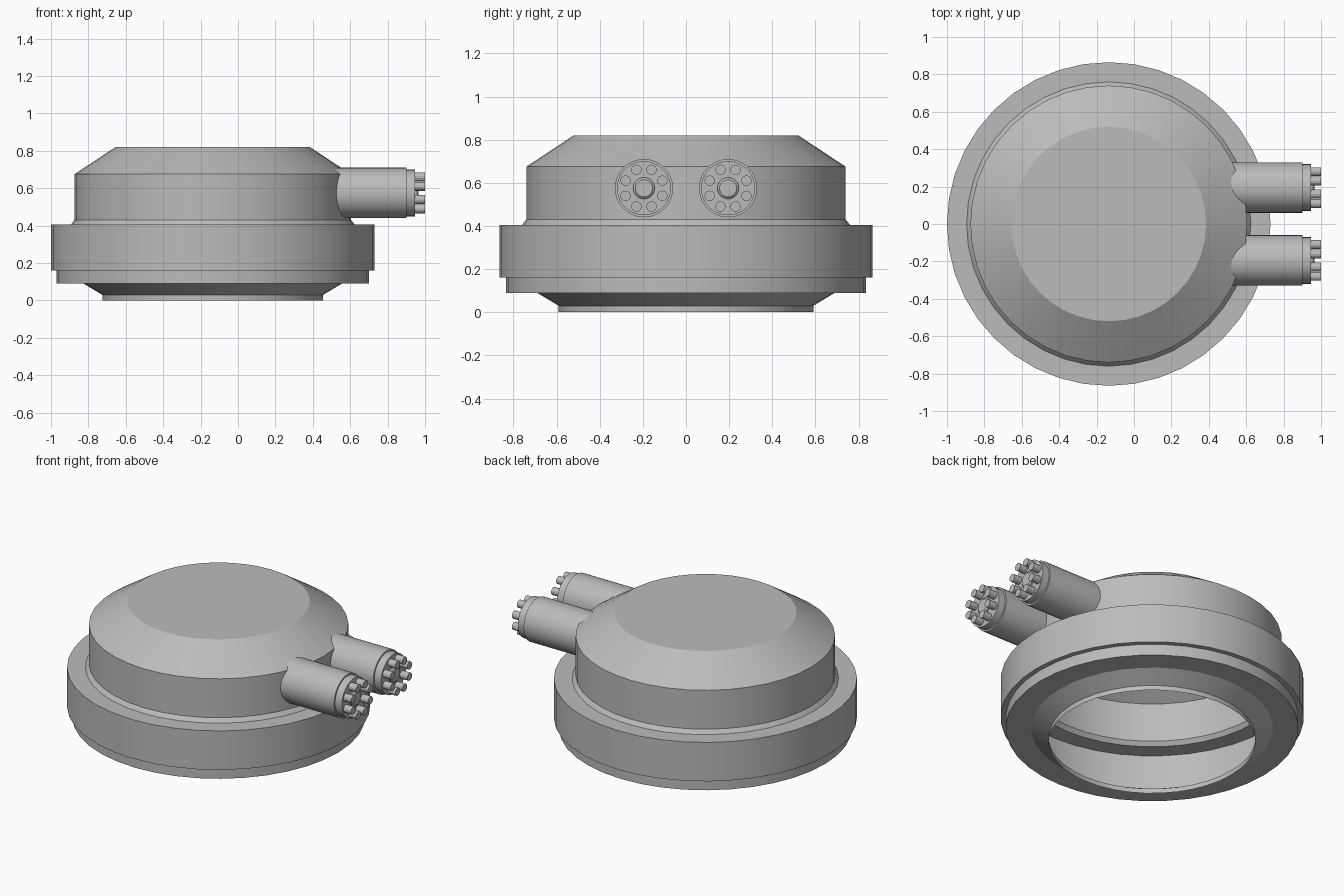
import bpy, bmesh, math
from mathutils import Matrix, Vector

default = bpy.data.objects.get("Cube")
if default:
    bpy.data.objects.remove(default, do_unlink=True)

grey = bpy.data.materials.new("plain grey")
grey.use_nodes = True
COLOUR = (0.5, 0.5, 0.5, 1)
grey.diffuse_color = COLOUR
grey.node_tree.nodes["Principled BSDF"].inputs["Base Color"].default_value = COLOUR


def lathe(name, profile, sides, matrix):
    """Revolve (radius, height) points about z, then place the result."""
    bm = bmesh.new()
    verts = [bm.verts.new((r, 0, h)) for r, h in profile]
    edges = [bm.edges.new(pair) for pair in zip(verts, verts[1:])]
    bmesh.ops.spin(bm, geom=verts + edges, cent=(0, 0, 0), axis=(0, 0, 1),
                   angle=math.tau, steps=sides, use_duplicate=False)
    bmesh.ops.remove_doubles(bm, verts=bm.verts, dist=0.0005)
    bmesh.ops.recalc_face_normals(bm, faces=bm.faces)
    bm.transform(matrix)
    mesh = bpy.data.meshes.new(name)
    bm.to_mesh(mesh)
    bm.free()
    mesh.materials.append(grey)
    obj = bpy.data.objects.new(name, mesh)
    bpy.context.collection.objects.link(obj)
    bpy.ops.object.select_all(action='DESELECT')
    obj.select_set(True)
    bpy.context.view_layer.objects.active = obj
    bpy.ops.object.shade_smooth_by_angle(angle=math.radians(25))
    return obj


# Hollow housing, open underneath
lathe("housing", [(0.59, 0), (0.59, 0.03), (0.69, 0.09), (0.835, 0.09),
                  (0.835, 0.16), (0.865, 0.16), (0.865, 0.405), (0.76, 0.405),
                  (0.74, 0.43), (0.74, 0.675), (0.52, 0.82), (0, 0.82)],
      40, Matrix.Translation((-0.135, 0, 0)))

# Two side connectors, each with a ring of pins round a central boss
TO_X = Matrix.Rotation(math.pi / 2, 4, 'Y')
for side, y in (("left", 0.195), ("right", -0.195)):
    centre = Vector((0, y, 0.575))
    place = Matrix.Translation(centre) @ TO_X
    lathe(f"{side}_connector", [(0, 0.5), (0.135, 0.5), (0.135, 0.9),
                                (0.125, 0.9), (0.125, 0.947), (0, 0.947)], 32, place)
    lathe(f"{side}_boss", [(0.05, 0.94), (0.05, 0.957), (0.04, 0.965), (0, 0.965)],
          20, place)
    for i in range(8):
        a = math.tau * (i + 0.5) / 8
        offset = Vector((0, math.cos(a), math.sin(a))) * 0.092
        lathe(f"{side}_pin_{i + 1}", [(0.024, 0.94), (0.024, 1), (0, 1)], 14,
              Matrix.Translation(centre + offset) @ TO_X)
